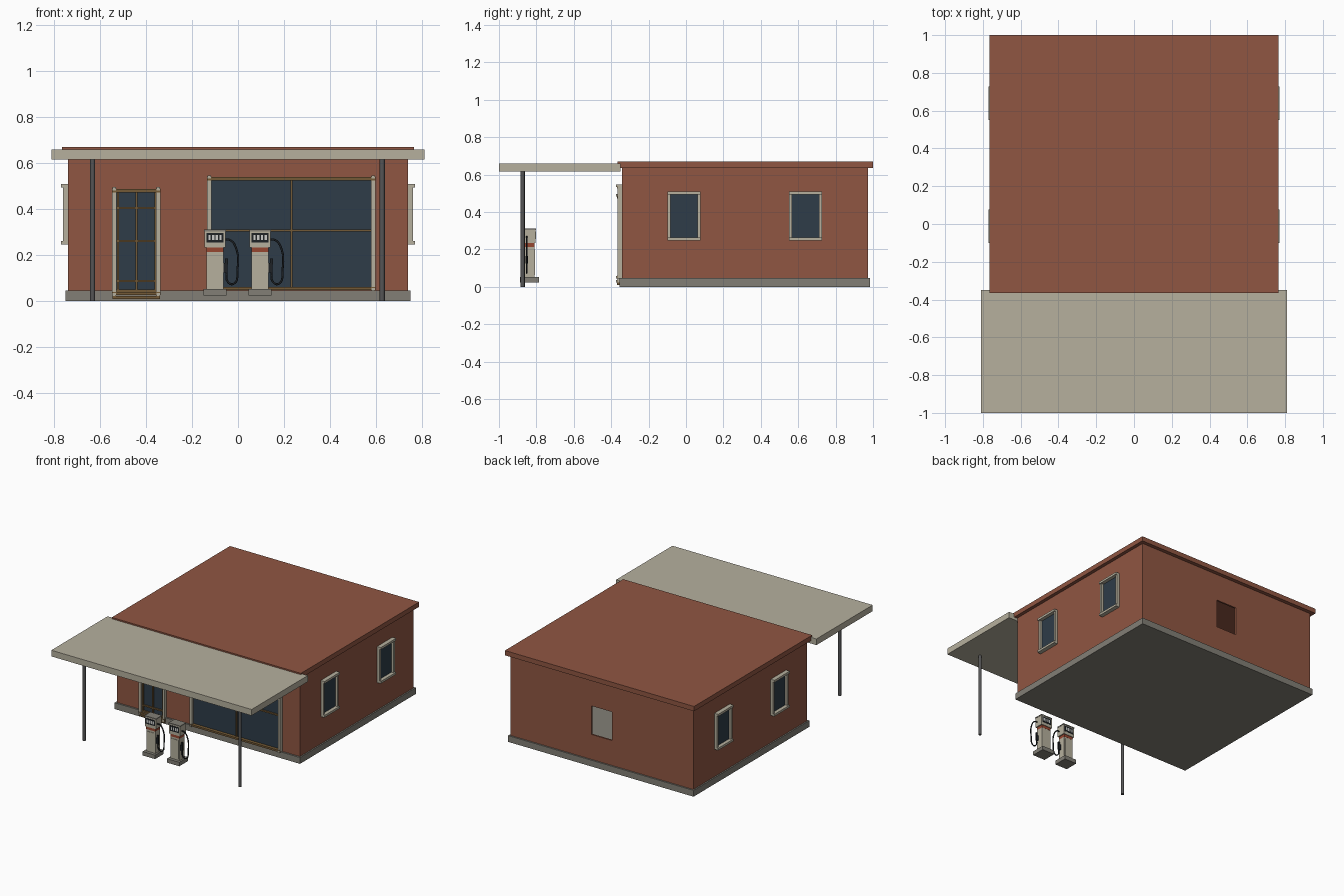
import bpy
import bmesh
import math
from mathutils import Matrix, Vector

default_cube = bpy.data.objects.get("Cube")
if default_cube:
    bpy.data.objects.remove(default_cube, do_unlink=True)


def material(name, red, green, blue):
    """Flat colour given as 0-255 display values, stored as linear."""
    linear = [((c / 255 + 0.055) / 1.055) ** 2.4 for c in (red, green, blue)]
    mat = bpy.data.materials.new(name)
    mat.use_nodes = True
    mat.diffuse_color = (*linear, 1)
    shader = mat.node_tree.nodes["Principled BSDF"]
    shader.inputs["Base Color"].default_value = (*linear, 1)
    shader.inputs["Roughness"].default_value = 0.8
    return mat


brick = material("brick red", 144, 86, 66)
concrete = material("concrete grey", 130, 127, 118)
cream = material("cream", 182, 176, 158)
glass = material("dark glass", 46, 60, 72)
bronze = material("bronze trim", 116, 90, 54)
steel = material("dark steel", 84, 84, 85)
rubber = material("black rubber", 30, 34, 38)
band_red = material("band red", 150, 70, 48)
white = material("pale digits", 205, 206, 204)


def mesh_object(name, bm, mat):
    mesh = bpy.data.meshes.new(name)
    bm.to_mesh(mesh)
    bm.free()
    mesh.materials.append(mat)
    obj = bpy.data.objects.new(name, mesh)
    bpy.context.collection.objects.link(obj)
    return obj


def boxes(name, mat, *extents):
    """One object from boxes, each given as x, y and z (low, high) pairs."""
    bm = bmesh.new()
    for spans in extents:
        centre = Vector([(a + b) / 2 for a, b in spans])
        size = [b - a for a, b in spans]
        bmesh.ops.create_cube(bm, size=1, matrix=Matrix.Translation(centre) @ Matrix.Diagonal((*size, 1)))
    return mesh_object(name, bm, mat)


def around(centre, half):
    return (centre - half, centre + half)


def cut(target, name, *extents):
    cutter = boxes(name, brick, *extents)
    cutter.hide_render = True
    mod = target.modifiers.new(name, "BOOLEAN")
    mod.operation = "DIFFERENCE"
    mod.solver = "EXACT"
    mod.object = cutter
    bpy.context.view_layer.objects.active = target
    bpy.ops.object.modifier_apply(modifier=name)
    bpy.data.objects.remove(cutter, do_unlink=True)


# Building shell
WALL, FRONT, BACK = 0.74, -0.342, 0.973
boxes("foundation", concrete, (around(0, 0.75), (-0.355, 0.984), (0, 0.046)))
walls = boxes("walls", brick, (around(0, WALL), (FRONT, BACK), (0.03, 0.64)))
cut(walls, "room_space", (around(0, WALL - 0.012), (FRONT + 0.012, BACK - 0.012), (0, 0.7)))
cut(walls, "back_opening", (around(0, 0.083), (BACK - 0.1, BACK + 0.1), (0.228, 0.437)))
boxes("roof", brick, (around(0, 0.765), (-0.366, 1), (0.635, 0.67)))

# Canopy and posts
boxes("canopy", cream, (around(0, 0.81), (-1, -0.35), (0.615, 0.66)))
for side, x in (("right", -0.632), ("left", 0.627)):
    bm = bmesh.new()
    bmesh.ops.create_cone(bm, cap_ends=True, segments=16, radius1=0.011, radius2=0.011,
                          depth=0.615, matrix=Matrix.Translation((x, -0.873, 0.3075)))
    post = mesh_object(side + "_canopy_post", bm, steel)
    bpy.context.view_layer.objects.active = post
    post.select_set(True)
    bpy.ops.object.shade_smooth_by_angle()
    post.select_set(False)


# Side windows with sill and head lip
def side_window(name, sign, y):
    def out(depth):
        return tuple(sorted((sign * (WALL - 0.005), sign * depth)))
    half, edge, low, high = 0.089, 0.016, 0.246, 0.51
    boxes(name + "_glass", glass, (out(WALL + 0.004), around(y, half - 0.01), (low + 0.01, high - 0.01)))
    rails = [(out(0.77), around(y, half), (low, low + edge)),
             (out(0.77), around(y, half), (high - edge, high))]
    stiles = [(out(0.76), around(y + s * (half - edge / 2), edge / 2), (low + edge, high - edge))
              for s in (-1, 1)]
    boxes(name + "_frame", cream, *rails, *stiles)


for side, sign in (("right", -1), ("left", 1)):
    side_window(side + "_front_window", sign, -0.011)
    side_window(side + "_rear_window", sign, 0.639)


# Glazed front openings: cream jambs with end caps, bronze bars
def glazing(name, x0, x1, z0, z1, uprights, bars):
    jamb = 0.019
    pane = (FRONT - 0.004, FRONT + 0.004)
    bar_depth = (FRONT - 0.014, FRONT)
    boxes(name + "_glass", glass, ((x0 + 0.01, x1 - 0.01), pane, (z0 + 0.005, z1 - 0.005)))
    parts = []
    for x in (x0, x1 - jamb):
        parts.append(((x, x + jamb), (-0.366, FRONT), (z0, z1)))
        for z in (z0 - 0.004, z1 - 0.008):
            parts.append(((x + 0.002, x + jamb - 0.002), (-0.373, FRONT), (z, z + 0.014)))
    boxes(name + "_jambs", cream, *parts)
    trims = [((x0, x1), (-0.37, FRONT), span) for span in ((z1 - 0.017, z1 - 0.002), (z0, z0 + 0.013))]
    trims += [(around(x, 0.004), bar_depth, (z0, z1 - 0.01)) for x in uprights]
    trims += [((x0 + jamb, x1 - jamb), bar_depth, around(z, 0.005)) for z in bars]
    boxes(name + "_trim", bronze, *trims)


glazing("shop_window", -0.135, 0.598, 0.048, 0.541, [0.233], [0.307])
glazing("door", -0.547, -0.337, 0.026, 0.49, [-0.522, -0.441, -0.36], [0.405, 0.262, 0.088, 0.046])
boxes("door_step", bronze, ((-0.545, -0.339), (-0.368, FRONT), (0.01, 0.022)))


# Hose: smooth tube through a few points
def tube(name, points, radius, mat):
    curve = bpy.data.curves.new(name, "CURVE")
    curve.dimensions = "3D"
    curve.bevel_depth = radius
    curve.bevel_resolution = 2
    curve.resolution_u = 6
    curve.use_fill_caps = True
    spline = curve.splines.new("BEZIER")
    spline.bezier_points.add(len(points) - 1)
    for knot, point in zip(spline.bezier_points, points):
        knot.co = point
        knot.handle_left_type = knot.handle_right_type = "AUTO"
    curve.materials.append(mat)
    obj = bpy.data.objects.new(name, curve)
    bpy.context.collection.objects.link(obj)


# Fuel pumps
def pump(name, x):
    y = -0.837
    boxes(name + "_plinth", concrete, (around(x, 0.05), around(y, 0.05), (0.024, 0.053)))
    boxes(name + "_body", cream,
          (around(x, 0.037), around(y, 0.027), (0.053, 0.213)),
          (around(x, 0.03), around(y, 0.03), (0.062, 0.2)))
    boxes(name + "_band", band_red, (around(x, 0.037), around(y, 0.028), (0.213, 0.233)))
    boxes(name + "_head", cream, (around(x, 0.045), around(y, 0.032), (0.233, 0.306)))
    boxes(name + "_cap", concrete, (around(x, 0.047), around(y, 0.034), (0.303, 0.311)))
    for face, sign in (("front", -1), ("back", 1)):
        surface = y + sign * 0.032
        boxes(name + "_display_" + face, rubber,
              (around(x, 0.037), around(surface, 0.002), (0.255, 0.296)))
        boxes(name + "_digits_" + face, white,
              *[(around(x + i * 0.016, 0.005), around(surface, 0.003), (0.265, 0.287))
                for i in (-1.5, -0.5, 0.5, 1.5)])
    path = [(0.045, 0.268), (0.065, 0.266), (0.09, 0.235), (0.098, 0.14), (0.08, 0.075), (0.055, 0.085),
            (0.05, 0.13)]
    tube(name + "_hose", [(x + dx, y - 0.015, z) for dx, z in path], 0.0045, rubber)
    boxes(name + "_nozzle", rubber,
          ((x + 0.036, x + 0.055), around(y - 0.015, 0.006), (0.125, 0.165)),
          ((x + 0.044, x + 0.056), around(y - 0.015, 0.004), (0.16, 0.185)))


pump("right_pump", -0.1)
pump("left_pump", 0.096)
